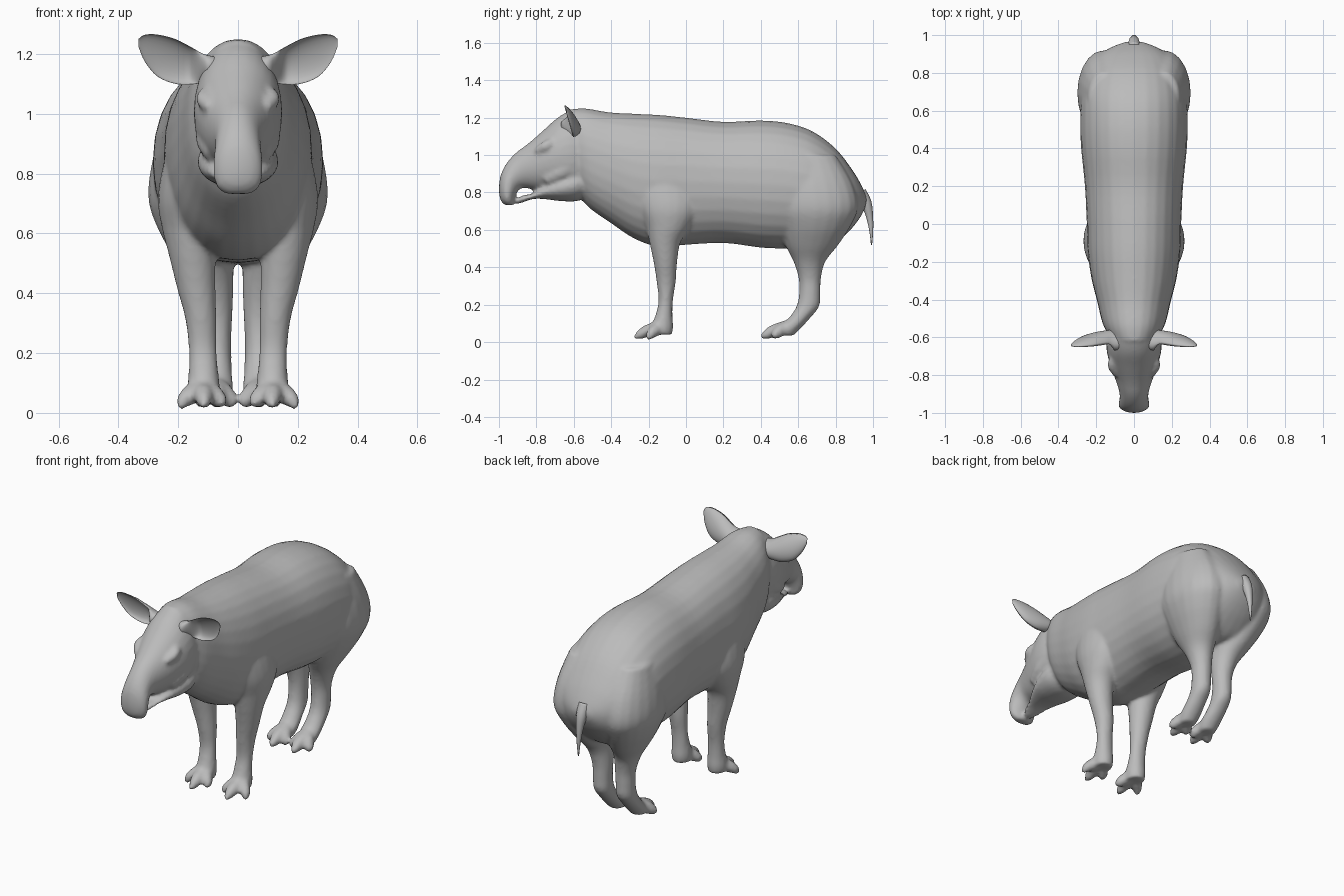
import bpy, bmesh, math
from mathutils import Vector as V

skin = bpy.data.materials.new("grey skin")
skin.diffuse_color = (0.5, 0.5, 0.5, 1)


def loft(bm, rings):
    """Skin closed rings of points together and cap both ends."""
    rows = [[bm.verts.new(p) for p in r] for r in rings]
    n = len(rows[0])
    for a, b in zip(rows, rows[1:]):
        for i in range(n):
            j = (i + 1) % n
            bm.faces.new((a[i], a[j], b[j], b[i]))
    bm.faces.new(rows[0][::-1])
    bm.faces.new(rows[-1])


def oval(c, u, v, n=28, e=1.0):
    pts = []
    for i in range(n):
        t = 2 * math.pi * i / n
        cu, sv = math.cos(t), math.sin(t)
        pts.append(V(c) + V(u) * math.copysign(abs(cu) ** e, cu)
                   + V(v) * math.copysign(abs(sv) ** e, sv))
    return pts


def smooth_rows(rows, k=4):
    """Catmull-Rom subdivision of rows of numbers."""
    out = []
    for i in range(len(rows) - 1):
        p = [rows[max(0, min(len(rows) - 1, i + d))] for d in (-1, 0, 1, 2)]
        for s in range(k):
            t = s / k
            out.append([0.5 * (2 * b + (c - a) * t + (2 * a - 5 * b + 4 * c - d) * t * t
                               + (3 * b - a - 3 * c + d) * t ** 3) for a, b, c, d in zip(*p)])
    return out + [list(rows[-1])]


def trunk(bm, rows, e=1.0):
    """Rows: top y, top z, bottom y, bottom z, half width."""
    rings = []
    for ty, tz, by, bz, w in smooth_rows(rows):
        c = V((0, (ty + by) / 2, (tz + bz) / 2))
        rings.append(oval(c, (w, 0, 0), V((0, ty, tz)) - c, e=e))
    loft(bm, rings)


def leg(bm, rows, side):
    """Rows: z, front y, back y, inner x, outer x."""
    loft(bm, [oval((side * (xi + xo) / 2, (f + b) / 2, z),
                   ((xo - xi) / 2, 0, 0), (0, (b - f) / 2, 0), 20)
              for z, f, b, xi, xo in smooth_rows(rows)])


def tube(bm, pts, n=12):
    """Points: x, y, z, radius."""
    rows = smooth_rows(pts)
    rings = []
    for i, (x, y, z, r) in enumerate(rows):
        d = V(rows[min(i + 1, len(rows) - 1)][:3]) - V(rows[max(i - 1, 0)][:3])
        q = d.to_track_quat('Z', 'Y')
        rings.append(oval((x, y, z), q @ V((r, 0, 0)), q @ V((0, r, 0)), n))
    loft(bm, rings)


def finish(bm, name):
    bmesh.ops.recalc_face_normals(bm, faces=bm.faces)
    for f in bm.faces:
        f.smooth = True
    me = bpy.data.meshes.new(name)
    bm.to_mesh(me)
    bm.free()
    me.materials.append(skin)
    ob = bpy.data.objects.new(name, me)
    bpy.context.collection.objects.link(ob)
    return ob


bm = bmesh.new()
# Barrel, neck and rump
trunk(bm, [
    (-.62, 1.245, -.58, .80, .125), (-.54, 1.25, -.52, .72, .165), (-.42, 1.23, -.40, .635, .195),
    (-.30, 1.222, -.28, .555, .225), (-.15, 1.215, -.15, .51, .245), (0, 1.20, 0, .52, .25),
    (.2, 1.178, .2, .53, .26), (.4, 1.185, .4, .505, .28), (.55, 1.17, .53, .50, .285),
    (.68, 1.125, .66, .50, .28), (.8, 1.035, .77, .51, .255), (.89, .92, .86, .58, .205),
    (.94, .835, .92, .65, .13), (.968, .77, .955, .71, .05)], e=0.93)
# Skull running into the drooping snout
trunk(bm, [
    (-.52, 1.235, -.54, .78, .12), (-.60, 1.243, -.58, .775, .145), (-.68, 1.205, -.66, .79, .145),
    (-.76, 1.135, -.74, .805, .125), (-.84, 1.065, -.81, .815, .098), (-.91, 1.012, -.865, .825, .078),
    (-.96, .955, -.893, .815, .077), (-.99, .895, -.908, .79, .082), (-1.0, .83, -.917, .76, .082),
    (-.995, .77, -.92, .737, .07), (-.975, .735, -.93, .73, .04)])
# Lower jaw
trunk(bm, [
    (-.54, .95, -.54, .765, .12), (-.60, .93, -.60, .752, .135), (-.68, .89, -.68, .755, .125),
    (-.76, .84, -.76, .765, .095), (-.82, .795, -.82, .765, .068), (-.87, .785, -.87, .748, .05),
    (-.905, .765, -.90, .738, .03)])

for s in (-1, 1):
    # Foreleg with shoulder
    leg(bm, [(1.0, -.24, .0, .10, .20), (.85, -.27, .06, .08, .245), (.72, -.25, .07, .07, .268),
             (.62, -.215, .025, .07, .255), (.53, -.195, -.03, .075, .232), (.42, -.172, -.048, .075, .205),
             (.32, -.157, -.055, .072, .178), (.22, -.147, -.07, .072, .165), (.14, -.165, -.072, .066, .165),
             (.08, -.19, -.068, .06, .17), (.04, -.19, -.075, .065, .165)], s)
    # Hind leg with thigh
    leg(bm, [(1.0, .52, .80, .08, .24), (.85, .47, .89, .04, .285), (.72, .47, .92, .02, .30),
             (.62, .50, .88, .015, .27), (.52, .53, .815, .015, .215), (.43, .575, .745, .015, .16),
             (.34, .602, .722, .018, .13), (.26, .605, .718, .022, .125), (.19, .59, .712, .022, .125),
             (.13, .55, .665, .02, .125), (.08, .50, .62, .015, .125), (.035, .48, .575, .025, .115)], s)
    # Splayed toes: tip offset from the ankle
    for ax, ay, toes in ((.118, -.13, ((-.07, -.085, .03), (-.005, -.145, .022), (.075, -.075, .015))),
                         (.07, .545, ((-.052, -.09, .03), (.0, -.145, .028), (.062, -.085, .028)))):
        for dx, dy, tz in toes:
            tube(bm, [(s * ax, ay, .085, .035), (s * (ax + dx * .5), ay + dy * .5, .062, .034),
                      (s * (ax + dx * .85), ay + dy * .8, .04, .026), (s * (ax + dx), ay + dy, tz, .01)])
    # Brow and eye bulge
    tube(bm, [(s * .09, -.70, 1.08, .02), (s * .112, -.745, 1.05, .03), (s * .09, -.80, 1.02, .018)])
    # Cheek
    tube(bm, [(s * .09, -.60, .95, .05), (s * .088, -.67, .91, .052), (s * .07, -.75, .87, .04)])

body = finish(bm, "body")
# Blend the overlapping forms into one skin
rm = body.modifiers.new("blend", 'REMESH')
rm.mode, rm.voxel_size, rm.use_smooth_shade = 'VOXEL', 0.011, True
sm = body.modifiers.new("soften", 'SMOOTH')
sm.factor, sm.iterations = 0.5, 5

# Ears: scoops opening forward; rows: x, top z, bottom z, depth
for s, name in ((-1, "right_ear"), (1, "left_ear")):
    bm = bmesh.new()
    rings = []
    for x, t, b, d in smooth_rows([(.07, 1.19, 1.11, .04), (.115, 1.20, 1.105, .055), (.155, 1.222, 1.098, .055),
                                   (.21, 1.25, 1.10, .048), (.27, 1.265, 1.125, .034),
                                   (.312, 1.264, 1.175, .018), (.333, 1.25, 1.225, .005)]):
        c, h = (t + b) / 2, (t - b) / 2
        ring = []
        for i in range(24):
            a = 2 * math.pi * i / 24
            z, q = c + h * math.cos(a), math.sin(a)
            hollow = min(1, max(0, (x - .10) / .06)) * 1.7 - 1
            y = d * q if q > 0 else -d * q * hollow
            ring.append(V((s * x, -.605 - (z - 1.1) * .28 + y, z)))
        rings.append(ring)
    loft(bm, rings)
    finish(bm, name)

# Tail
bm = bmesh.new()
tube(bm, [(0, .93, .80, .035), (0, .962, .745, .03), (0, .98, .68, .02), (0, .99, .60, .011), (0, .992, .52, .003)])
finish(bm, "tail")
